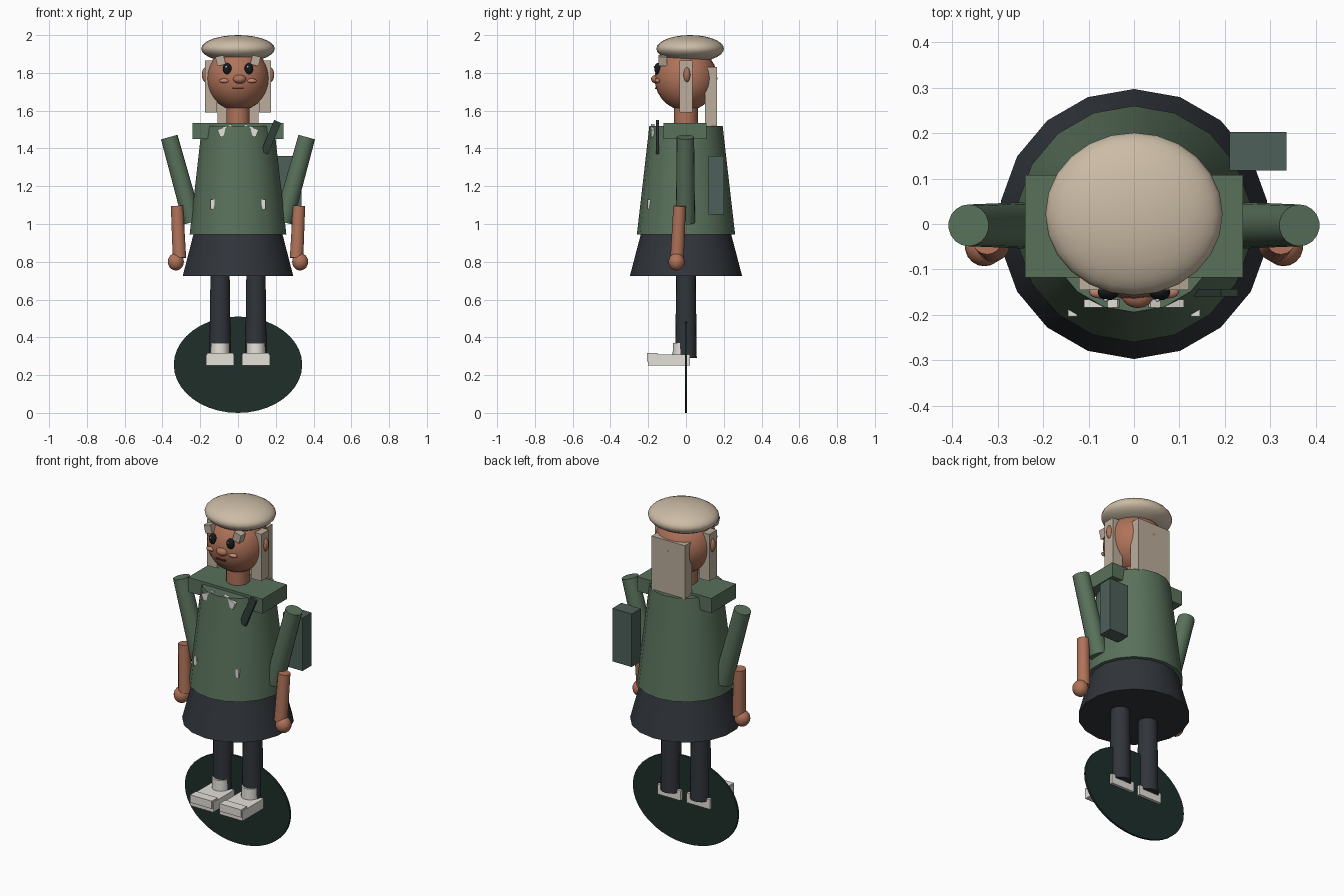
import bpy, math
from mathutils import Vector

if "Cube" in bpy.data.objects:
    bpy.data.objects.remove(bpy.data.objects["Cube"])

def mat(name, r, g, b):
    m = bpy.data.materials.new(name)
    m.diffuse_color = (r, g, b, 1)
    m.use_nodes = True
    m.node_tree.nodes["Principled BSDF"].inputs["Base Color"].default_value = m.diffuse_color
    return m

GREEN = mat("green_cloth", .10, .165, .105)
PACK = mat("dark_green", .075, .115, .10)
STRAP = mat("strap_green", .03, .05, .04)
NAVY = mat("navy_cloth", .03, .035, .043)
SKIN = mat("skin", .43, .17, .10)
CHEEK = mat("cheek", .55, .24, .17)
HAT = mat("hat_felt", .60, .50, .38)
HAIR = mat("hair", .50, .42, .33)
WHITE = mat("white", .78, .75, .70)
BASE = mat("base", .013, .028, .023)
BLACK = mat("eye_black", .008, .01, .013)
MOUTH = mat("mouth", .12, .03, .02)

def finish(name, m, smooth=True):
    o = bpy.context.object
    o.name = name
    o.data.materials.append(m)
    if smooth:
        bpy.ops.object.shade_smooth_by_angle(angle=math.radians(35))
    return o

def box(name, m, x, y, z, tilt=0):
    """Box from (min, max) ranges, tilted about y."""
    r = (x, y, z)
    bpy.ops.mesh.primitive_cube_add(size=1, location=[(a + b) / 2 for a, b in r],
                                    rotation=(0, tilt, 0))
    bpy.context.object.scale = [b - a for a, b in r]
    return finish(name, m, False)

def ball(name, m, c, r, seg=24, rings=14):
    bpy.ops.mesh.primitive_uv_sphere_add(segments=seg, ring_count=rings, radius=1, location=c)
    bpy.context.object.scale = r
    return finish(name, m)

def rod(name, m, a, b, ra, rb, n=18):
    """Tapered cylinder from a (radius ra) to b (radius rb)."""
    a, b = Vector(a), Vector(b)
    d = b - a
    bpy.ops.mesh.primitive_cone_add(vertices=n, radius1=ra, radius2=rb, depth=d.length,
                                    location=(a + b) / 2)
    o = bpy.context.object
    if abs(d.x) + abs(d.y) > 1e-6:
        o.rotation_mode = 'QUATERNION'
        o.rotation_quaternion = Vector((0, 0, 1)).rotation_difference(d)
    return finish(name, m)

def span(s, a, b):
    """Mirrored x range."""
    return tuple(sorted((s * a, s * b)))

# upright oval disc
disc = rod("base_disc", BASE, (0, .006, .255), (0, -.006, .255), 1, 1, 40)
disc.scale = (.34, .255, 1)

# clothes
rod("skirt", NAVY, (0, 0, .725), (0, 0, .95), .297, .238)
rod("torso", GREEN, (0, 0, .945), (0, 0, 1.52), .26, .194)
box("shoulder_yoke", GREEN, (-.24, .24), (-.118, .108), (1.45, 1.535))
box("backpack", PACK, (.21, .335), (.118, .202), (1.05, 1.36))
box("strap", STRAP, (.155, .195), (-.16, -.143), (1.37, 1.55), math.radians(23))

# head
rod("neck", SKIN, (0, 0, 1.50), (0, 0, 1.65), .063, .063)
ball("head", SKIN, (0, 0, 1.77), (.166, .166, .17))
ball("hat", HAT, (0, .022, 1.928), (.195, .179, .072))
box("back_hair", HAIR, (-.108, .108), (.10, .165), (1.515, 1.83))
ball("nose", SKIN, (.008, -.155, 1.767), (.036, .03, .024), 16, 10)
box("mouth", MOUTH, (-.03, .03), (-.164, -.14), (1.715, 1.722))

for s, side in ((-1, "left"), (1, "right")):
    # face and hair
    box(side + "_side_hair", HAIR, span(s, .11, .175), (-.035, .035), (1.59, 1.865))
    box(side + "_fringe", HAIR, span(s, .07, .115), (-.145, -.10), (1.84, 1.89), s * .25)
    ball(side + "_ear", SKIN, (s * .17, .005, 1.79), (.022, .019, .04), 14, 8)
    ball(side + "_eye", BLACK, (s * .057, -.15, 1.822), (.023, .018, .03), 16, 10)
    ball(side + "_eye_glint", WHITE, (s * .057 - .005, -.167, 1.832), (.005, .004, .006), 8, 6)
    ball(side + "_cheek", CHEEK, (s * .073, -.15, 1.758), (.026, .014, .012), 14, 8)
    # shirt details
    box(side + "_collar", WHITE, span(s, .025, .105), (-.184, -.166), (1.475, 1.515), s * .4)
    box(side + "_pocket_trim", WHITE, span(s, .125, .145), (-.203, -.18), (1.08, 1.13))
    # arm
    rod(side + "_sleeve", GREEN, (s * .24, -.003, 1.01), (s * .364, -.003, 1.46), .051, .046)
    rod(side + "_forearm", SKIN, (s * .31, -.047, .82), (s * .323, -.034, 1.095), .036, .033)
    ball(side + "_hand", SKIN, (s * .329, -.05, .80), (.043, .043, .046), 18, 12)
    # leg
    rod(side + "_leg", NAVY, (s * .095, 0, .29), (s * .095, 0, .80), .057, .051)
    rod(side + "_sock", WHITE, (s * .095, -.022, .29), (s * .095, -.022, .37), .049, .047)
    box(side + "_shoe", WHITE, span(s, .02, .17), (-.20, .022), (.25, .308))
    box(side + "_toe_cap", WHITE, span(s, .025, .165), (-.207, -.152), (.272, .317))
